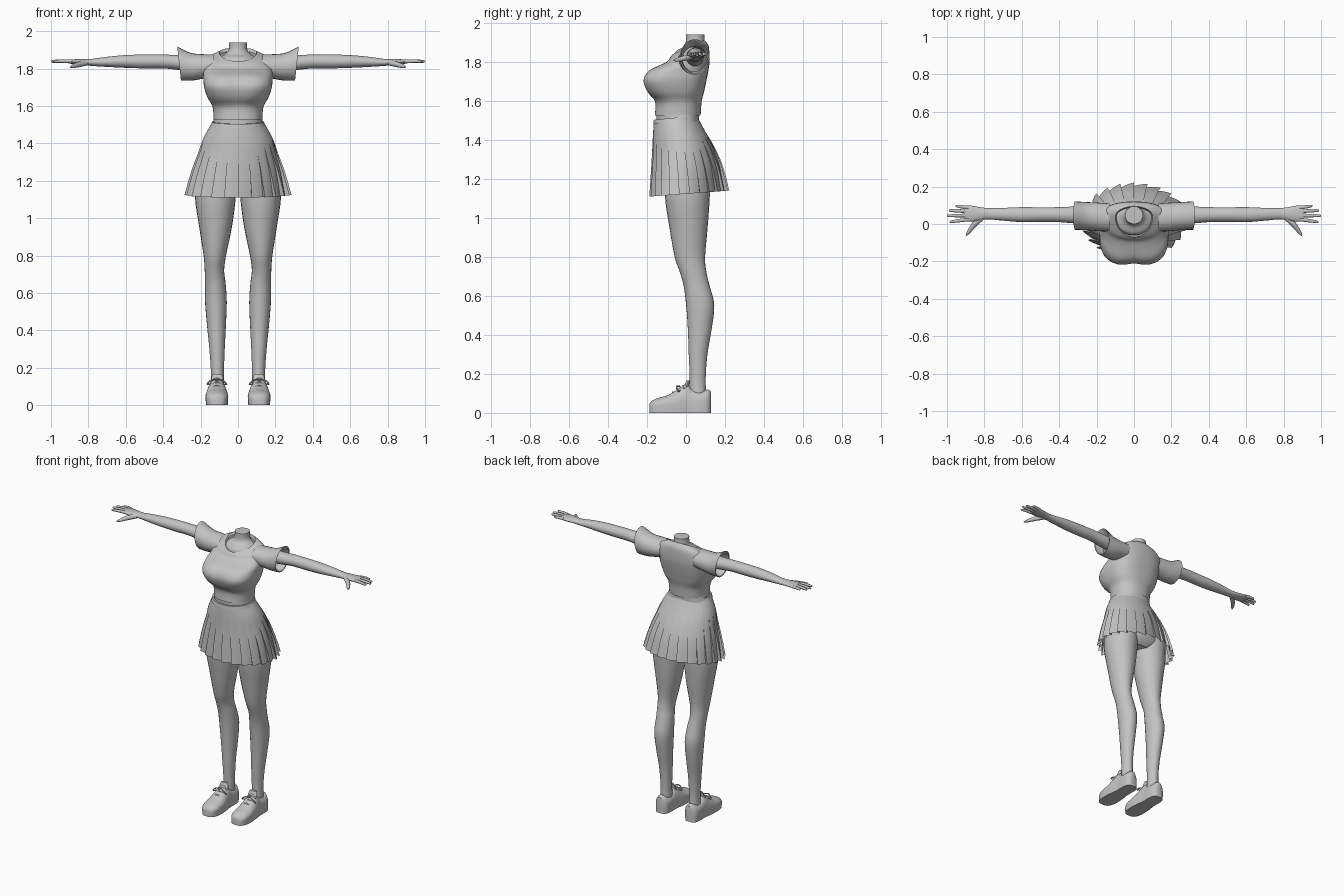
import bpy, bmesh, math
from mathutils import Vector

grey = bpy.data.materials.new("plain_grey")
grey.diffuse_color = (0.55, 0.55, 0.55, 1)


def smooth_rows(rows, k=4):
    """Catmull-Rom interpolation of rows of numbers."""
    out = []
    for i in range(len(rows) - 1):
        p0, p1 = rows[max(i - 1, 0)], rows[i]
        p2, p3 = rows[i + 1], rows[min(i + 2, len(rows) - 1)]
        for j in range(k):
            t = j / k
            out.append([0.5 * (2 * b + (c - a) * t + (2 * a - 5 * b + 4 * c - d) * t * t
                               + (3 * b - a - 3 * c + d) * t ** 3)
                        for a, b, c, d in zip(p0, p1, p2, p3)])
    out.append(list(rows[-1]))
    return out


def loft(name, rings, caps=(True, True), mirror=False, angle=40):
    """Skin a list of closed rings into one object."""
    bm = bmesh.new()
    vs = [[bm.verts.new(p) for p in r] for r in rings]
    n = len(vs[0])
    for a, b in zip(vs, vs[1:]):
        for i in range(n):
            bm.faces.new((a[i], a[(i + 1) % n], b[(i + 1) % n], b[i]))
    if caps[0]:
        bm.faces.new(vs[0][::-1])
    if caps[1]:
        bm.faces.new(vs[-1])
    bmesh.ops.recalc_face_normals(bm, faces=bm.faces)
    me = bpy.data.meshes.new(name)
    bm.to_mesh(me)
    bm.free()
    me.materials.append(grey)
    ob = bpy.data.objects.new(name, me)
    bpy.context.collection.objects.link(ob)
    bpy.ops.object.select_all(action='DESELECT')
    ob.select_set(True)
    bpy.context.view_layer.objects.active = ob
    bpy.ops.object.shade_smooth_by_angle(angle=math.radians(angle))
    if mirror:
        ob.modifiers.new("mirror", 'MIRROR').use_mirror_merge = False
    return ob


def power(v, n):
    return math.copysign(abs(v) ** (2 / n), v)


def angles(n):
    return [2 * math.pi * i / n for i in range(n)]


def body_ring(z, rx, yf, yc, yb, n=2.2, tilt=0, cleft=0, seg=48):
    """Horizontal section with its own front and back depth."""
    pts = []
    for a in angles(seg):
        x, s = rx * power(math.cos(a), n), power(math.sin(a), n)
        y = yc + s * ((yb - yc) if s > 0 else (yc - yf))
        if s < 0:
            y += cleft * math.exp(-(x / 0.05) ** 2)
        pts.append((x, y, z + tilt * (y - yc)))
    return pts


def leg_ring(z, cx, cy, rx, ry):
    return [(cx + rx * math.cos(a), cy + ry * math.sin(a), z) for a in angles(24)]


def arm_ring(x, cy, cz, ry, rz, lean=0):
    return [(x + lean * rz * math.sin(a), cy + ry * math.cos(a), cz + rz * math.sin(a))
            for a in angles(24)]


def tube(name, path, seg=10):
    """Round tube along points (x, y, z, radius), mirrored."""
    rows = smooth_rows(path, 4)
    pts = [Vector(r[:3]) for r in rows]
    rings = []
    for i, p in enumerate(pts):
        d = (pts[min(i + 1, len(pts) - 1)] - pts[max(i - 1, 0)]).normalized()
        u = d.cross(Vector((0, 0.3, 1))).normalized()
        w = d.cross(u)
        rings.append([p + rows[i][3] * (u * math.cos(a) + w * math.sin(a)) for a in angles(seg)])
    loft(name, rings, mirror=True)


# Shirt body: z, half width, front, centre, back, squareness, tilt, cleft
shirt = [(1.525, .130, -.160, -.04, .075, 2.2, 0, 0),
         (1.595, .136, -.158, -.04, .080, 2.3, 0, 0),
         (1.645, .163, -.202, -.05, .092, 2.6, 0, .008),
         (1.705, .182, -.224, -.06, .105, 2.8, 0, .014),
         (1.755, .184, -.197, -.03, .115, 2.7, 0, .012),
         (1.790, .185, -.140, .015, .120, 2.4, .05, .003),
         (1.830, .182, -.095, .035, .120, 2.2, .20, 0),
         (1.862, .155, -.080, .040, .115, 2.1, .30, 0),
         (1.888, .100, -.070, .040, .095, 2.0, .45, 0)]
rings = [body_ring(*r) for r in smooth_rows(shirt)]
rings.append(body_ring(1.872, .094, -.062, .04, .088, 2, .45))
loft("shirt", rings, caps=(False, False))

# Sleeves with an open flared cuff
sleeve = [(.13, .035, 1.815, .075, .060, 0),
          (.19, .038, 1.811, .076, .066, 0),
          (.25, .042, 1.810, .075, .074, .05),
          (.315, .045, 1.826, .076, .091, .11)]
rings = [arm_ring(*r) for r in smooth_rows(sleeve)]
rings += [arm_ring(.312, .045, 1.826, .070, .085, .11), arm_ring(.25, .045, 1.815, .062, .064)]
loft("sleeve", rings, caps=(False, False), mirror=True)

# Neck and upper chest inside the collar
neck = [(1.80, .12, -.06, .04, .09), (1.852, .105, -.055, .042, .09),
        (1.876, .070, -.015, .046, .094), (1.90, .050, -.002, .047, .096),
        (1.94, .048, 0, .047, .095)]
loft("neck", [body_ring(*r, 2) for r in smooth_rows(neck)])

# Waist and hips
hips = [(1.56, .125, -.150, -.04, .070), (1.45, .145, -.150, -.01, .070),
        (1.30, .195, -.130, 0, .130), (1.18, .19, -.10, 0, .125), (1.13, .10, -.05, .02, .09)]
loft("hips", [body_ring(*r) for r in smooth_rows(hips)])

# Waistband
band = [(1.492, .146, -.168, -.05, .064), (1.515, .139, -.165, -.05, .062),
        (1.515, .128, -.155, -.05, .055)]
loft("waistband", [body_ring(*r, 2.2, .1) for r in band], caps=(False, False))

# Pleated skirt: z, half width, front, centre, back, tilt, pleat depth
skirt = [(1.505, .142, -.165, -.05, .060, .10, 0),
         (1.430, .184, -.170, -.03, .100, .09, .004),
         (1.350, .213, -.174, -.01, .147, .08, .035),
         (1.250, .250, -.180, .005, .190, .075, .065),
         (1.125, .286, -.188, .018, .222, .075, .10)]
PLEATS = 24
rings = []
for z, rx, yf, yc, yb, tilt, amp in smooth_rows(skirt, 3):
    ring = []
    for p in range(PLEATS):
        # outer edge, slope inward, then a fold tucked under the next pleat
        for t, depth in ((0, 0), (.35, .3), (.7, .65), (1.08, 1)):
            a = 2 * math.pi * (p + t) / PLEATS
            f = 1 - amp * depth
            y = f * math.sin(a)
            y = yc + y * ((yb - yc) if y > 0 else (yc - yf))
            ring.append((rx * f * math.cos(a), y, z + tilt * (y - yc)))
    rings.append(ring)
loft("pleated_skirt", rings, caps=(False, False), angle=30)

# Legs: z, centre x, centre y, half width, half depth
leg = [(1.25, .115, .010, .108, .115), (1.11, .121, .007, .109, .115),
       (.95, .120, .013, .087, .098), (.80, .124, .020, .060, .078),
       (.72, .126, .037, .052, .068), (.65, .121, .055, .055, .067),
       (.55, .118, .073, .058, .072), (.42, .115, .070, .050, .060),
       (.30, .112, .062, .041, .048), (.18, .110, .060, .035, .041),
       (.08, .110, .060, .036, .044)]
loft("leg", [leg_ring(*r) for r in smooth_rows(leg)], mirror=True)

# Arms and palms: x, centre y, centre z, half depth, half height
arm = [(.16, .045, 1.825, .045, .048), (.31, .048, 1.832, .045, .040),
       (.40, .050, 1.838, .040, .037), (.50, .050, 1.838, .039, .037),
       (.60, .050, 1.838, .040, .034), (.70, .052, 1.836, .034, .027),
       (.78, .055, 1.833, .030, .019), (.83, .055, 1.835, .036, .016),
       (.87, .055, 1.836, .043, .014), (.91, .057, 1.838, .041, .009)]
loft("arm", [arm_ring(*r) for r in smooth_rows(arm)], mirror=True)

# Fingers: base y, tip x, tip y
for name, y0, x1, y1 in (("index_finger", .024, .985, .012), ("middle_finger", .046, 1.0, .044),
                         ("ring_finger", .068, .99, .072), ("little_finger", .088, .955, .096)):
    xm = (.885 + x1) / 2
    tube(name, [(.885, y0, 1.838, .010), (xm, (y0 + y1) / 2, 1.840, .0095),
                (x1 - .008, y1, 1.838, .007), (x1, y1, 1.837, .002)])
tube("thumb", [(.81, .035, 1.830, .014), (.85, .002, 1.822, .015),
               (.882, -.040, 1.812, .010), (.897, -.063, 1.808, .003)])

# Shoes: y, half width, top height, shoulder height
shoe = [(-.188, .018, .045, .020), (-.178, .040, .060, .030), (-.145, .057, .076, .040),
        (-.09, .061, .092, .045), (-.03, .056, .130, .045), (.005, .050, .150, .045),
        (.03, .049, .125, .055), (.075, .050, .112, .060), (.112, .042, .120, .050),
        (.128, .022, .110, .040)]
rings = []
for y, w, h, s in smooth_rows(shoe, 3):
    ring = [(.113 - w * .95, y, 0), (.113 + w * .95, y, 0)]
    for i in range(17):
        a = math.pi * i / 16
        ring.append((.113 + w * math.cos(a), y, s + (h - s) * math.sin(a) ** .9))
    rings.append(ring)
loft("shoe", rings, mirror=True)

# Shoe tongue and laces
loft("shoe_tongue", [[(.111 + r * math.cos(a), cy + r * .35 * math.sin(a), z) for a in angles(16)]
                     for z, cy, r in ((.10, -.012, .034), (.14, .003, .033), (.165, .012, .026))],
     mirror=True)
for i in range(3):
    y, z = -.068 + .026 * i, .106 + .0165 * i
    tube("lace", [(.080, y + .006, z - .014, .004), (.113, y, z, .004),
                  (.146, y + .006, z - .014, .004)], 8)
for s in (-1, 1):
    tube("lace_bow", [(.113, -.03, .136, .003), (.113 + s * .028, -.048, .136, .004),
                      (.113 + s * .052, -.04, .112, .004), (.113 + s * .03, -.03, .116, .003),
                      (.113, -.03, .134, .003)], 8)
